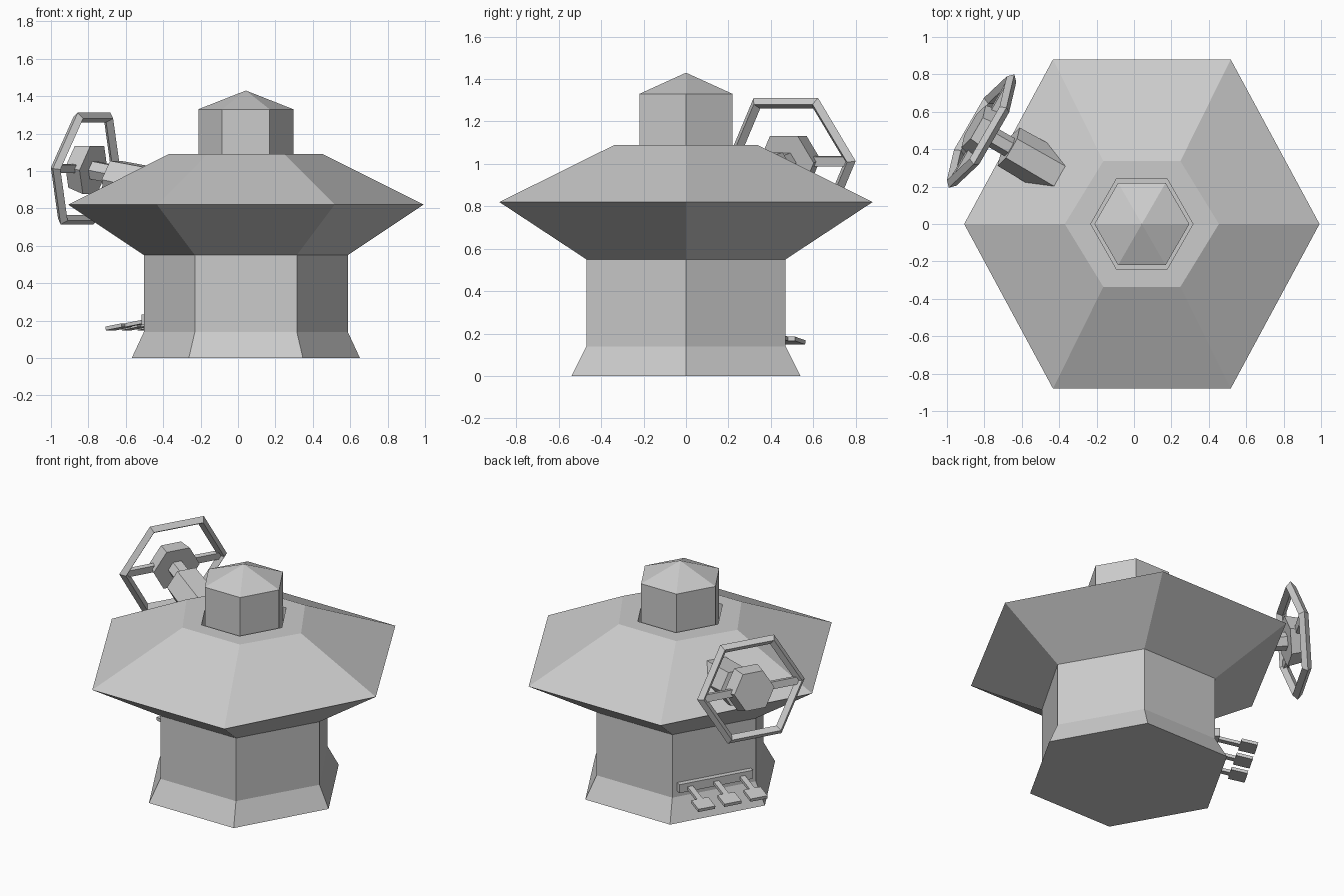
import bpy, bmesh
from math import sin, cos, pi, radians, sqrt
from mathutils import Matrix, Vector

if "Cube" in bpy.data.objects:
    bpy.data.objects.remove(bpy.data.objects["Cube"])

CX = 0.042                      # centre of the hexagonal body
C30 = sqrt(3) / 2


def finish(name, bm, matrix):
    bm.transform(matrix)
    bmesh.ops.recalc_face_normals(bm, faces=bm.faces)
    me = bpy.data.meshes.new(name)
    bm.to_mesh(me)
    bm.free()
    ob = bpy.data.objects.new(name, me)
    bpy.context.collection.objects.link(ob)
    return ob


def hex_loft(name, rings, matrix, apex=None):
    """Six-sided loft through (corner radius, flat radius, z) rings."""
    bm = bmesh.new()
    loops = [[bm.verts.new((r * cos(k * pi / 3), a / C30 * sin(k * pi / 3), z))
              for k in range(6)] for r, a, z in rings]
    for lo, hi in zip(loops, loops[1:]):
        for k in range(6):
            j = (k + 1) % 6
            bm.faces.new((lo[k], lo[j], hi[j], hi[k]))
    bm.faces.new(loops[0][::-1])
    if apex is None:
        bm.faces.new(loops[-1])
    else:
        tip = bm.verts.new((0, 0, apex))
        for k in range(6):
            bm.faces.new((loops[-1][k], loops[-1][(k + 1) % 6], tip))
    return finish(name, bm, matrix)


def hex_rod(name, r0, r1, z0, z1, matrix):
    return hex_loft(name, [(r0, r0 * C30, z0), (r1, r1 * C30, z1)], matrix)


def box(name, size, centre, matrix):
    bm = bmesh.new()
    bmesh.ops.create_cube(bm, size=1)
    bm.transform(Matrix.Translation(centre) @ Matrix.Diagonal((*size, 1)))
    return finish(name, bm, matrix)


def frame(origin, tilt):
    """Local x along the panel, z out of the back left panel, tilted up."""
    n = Vector((-C30 * cos(tilt), 0.5 * cos(tilt), sin(tilt)))
    t = Vector((-0.5, -C30, 0))
    m = Matrix((t, n.cross(t), n)).transposed().to_4x4()
    return Matrix.Translation(origin) @ m


# Console body with a recess around the central column
base = Matrix.Translation((CX, 0, 0))
hex_loft("console_body", [
    (0.61, 0.54, 0), (0.545, 0.47, 0.14), (0.545, 0.47, 0.55),
    (0.95, 0.88, 0.82), (0.412, 0.336, 1.09),
    (0.273, 0.24, 1.09), (0.273, 0.24, 0.86)], base)
hex_loft("central_column", [(0.254, 0.22, 0.86), (0.254, 0.22, 1.33)], base, apex=1.43)

# Steering wheel: faceted rim, hub, spokes and neck
wheel = frame((-0.815, 0.497, 1.013), radians(10))
bpy.ops.mesh.primitive_torus_add(major_segments=6, minor_segments=4,
                                 major_radius=0.32, minor_radius=0.03)
rim = bpy.context.object
rim.name = "wheel_rim"
rim.matrix_world = wheel
hex_rod("wheel_hub", 0.15, 0.13, -0.05, 0.05, wheel)
for side in (-1, 1):
    box("wheel_spoke", (0.2, 0.045, 0.03), (side * 0.22, 0, 0), wheel)
hex_rod("wheel_neck", 0.055, 0.055, -0.2, -0.04, wheel)

# Steering column running into the sloping panel
column = wheel.copy()
column.translation.z -= 0.03
hex_rod("steering_column", 0.125, 0.118, -0.56, -0.17, column)

# Pedal bar and three pedals on the back left side
panel = frame((-0.365, 0.235, 0.205), 0)
box("pedal_bar", (0.48, 0.055, 0.05), (0, 0, 0.01), panel)
for i in (-1, 0, 1):
    pedal = frame(panel @ Vector((i * 0.17, 0, 0)), radians(-10))
    box("pedal_arm", (0.035, 0.02, 0.2), (0, 0, 0.1), pedal)
    box("pedal_plate", (0.11, 0.02, 0.1), (0, 0, 0.22), pedal)
